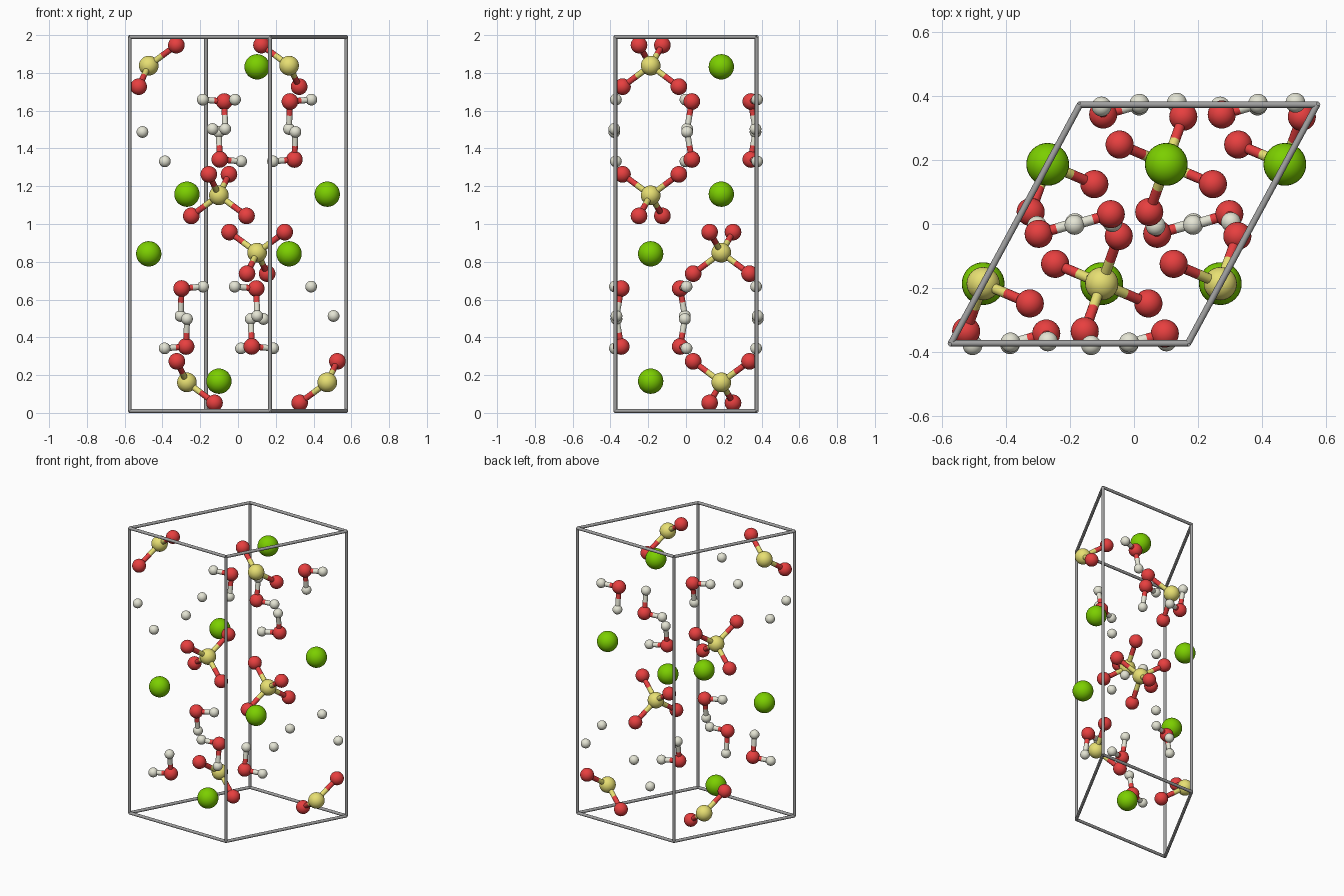
import bpy, bmesh
from math import sin, cos, radians
from itertools import product
from mathutils import Vector

if "Cube" in bpy.data.objects:
    bpy.data.objects.remove(bpy.data.objects["Cube"])

# Cell edges: two slanted floor edges and one tall vertical edge
ANGLE = radians(61.6)
EDGE_A = Vector((0.743, 0, 0))
EDGE_C = Vector((cos(ANGLE), sin(ANGLE), 0)) * 0.85
EDGE_B = Vector((0, 0, 1.98))
ORIGIN = Vector((0, 0, 1)) - (EDGE_A + EDGE_B + EDGE_C) / 2


def place(f):
    return ORIGIN + EDGE_A * f[0] + EDGE_B * f[1] + EDGE_C * f[2]


def material(name, rgb):
    m = bpy.data.materials.new(name)
    m.diffuse_color = (*rgb, 1)
    m.use_nodes = True
    m.node_tree.nodes["Principled BSDF"].inputs["Base Color"].default_value = m.diffuse_color
    return m


def add_object(name, mesh, loc):
    ob = bpy.data.objects.new(name, mesh)
    ob.location = loc
    bpy.context.collection.objects.link(ob)
    return ob


def ball_mesh(name, radius, mat):
    bm = bmesh.new()
    bmesh.ops.create_uvsphere(bm, u_segments=32, v_segments=16, radius=radius)
    for f in bm.faces:
        f.smooth = True
    me = bpy.data.meshes.new(name)
    bm.to_mesh(me)
    bm.free()
    me.materials.append(mat)
    return me


def rod(name, p, q, radius, mat):
    d = q - p
    bm = bmesh.new()
    bmesh.ops.create_cone(bm, cap_ends=True, segments=16, radius1=radius,
                          radius2=radius, depth=d.length)
    for f in bm.faces:
        f.smooth = len(f.verts) == 4
    me = bpy.data.meshes.new(name)
    bm.to_mesh(me)
    bm.free()
    me.materials.append(mat)
    ob = add_object(name, me, (p + q) / 2)
    ob.rotation_mode = 'QUATERNION'
    ob.rotation_quaternion = d.to_track_quat('Z', 'Y')


# Atom kinds: radius and colour
KINDS = {
    "calcium": (0.067, (0.20, 0.62, 0.0)),
    "sulfur": (0.052, (0.80, 0.74, 0.17)),
    "oxygen": (0.044, (0.80, 0.05, 0.05)),
    "hydrogen": (0.031, (0.78, 0.78, 0.66)),
}
MATS = {k: material(k, c) for k, (r, c) in KINDS.items()}
BALLS = {k: ball_mesh(k + "_atom", r, MATS[k]) for k, (r, c) in KINDS.items()}

# Unique sites as fractions of the cell edges
SITES = [
    ("calcium", (0.5, 0.0797, 0.25)),
    ("sulfur", (0.0, 0.0766, 0.75)),
    ("oxygen", (0.0368, 0.1328, 0.5505)),
    ("oxygen", (0.2418, 0.0217, 0.6671)),
    ("oxygen", (0.6204, 0.1725, 0.4588)),
    ("hydrogen", (0.7489, 0.1675, 0.5037)),
    ("hydrogen", (0.5954, 0.2460, 0.4921)),
]


def images(site):
    """All symmetry copies in the cell, repeated on opposite walls."""
    x, y, z = site
    found = []
    for sign, turn, shift in product((1, -1), (False, True), (0, 0.5)):
        p = (-x, y, 0.5 - z) if turn else (x, y, z)
        p = [(sign * v + shift) % 1.0 for v in p]
        for step in product((-1, 0, 1), repeat=3):
            q = Vector(p) + Vector(step)
            if all(-0.015 < v < 1.015 for v in q) and \
                    all((q - o).length > 0.005 for o in found):
                found.append(q)
    return found


# Atoms
atoms = [(kind, place(f)) for kind, site in SITES for f in images(site)]
for kind, pos in atoms:
    add_object(kind + "_atom", BALLS[kind], pos)

# Bonds, each half in the colour of its own atom
for centre, reach in (("sulfur", 0.24), ("hydrogen", 0.17)):
    for kind, p in atoms:
        if kind != centre:
            continue
        for other, q in atoms:
            if other == "oxygen" and (p - q).length < reach:
                mid = (p + q) / 2
                rod(centre + "_bond", p, mid, 0.016, MATS[centre])
                rod("oxygen_bond", q, mid, 0.016, MATS["oxygen"])

# Cell frame: bars between corners that differ along one edge
grey = material("frame_grey", (0.35, 0.35, 0.35))
for corner in product((0, 1), repeat=3):
    for axis in range(3):
        if corner[axis] == 0:
            end = list(corner)
            end[axis] = 1
            rod("cell_frame_bar", place(corner), place(end), 0.01, grey)
